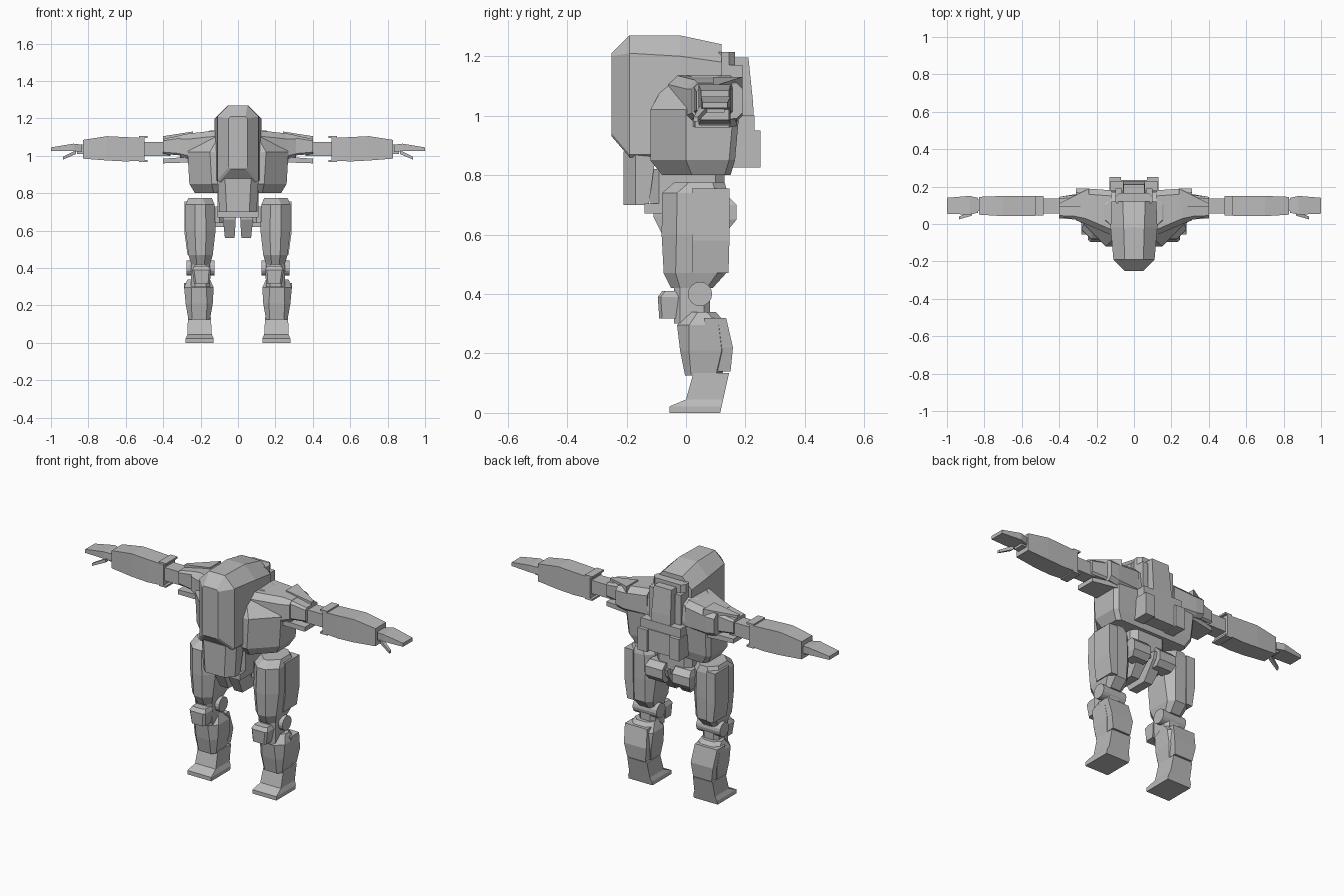
import bpy
import bmesh
import math
from mathutils import Matrix

default_cube = bpy.data.objects.get("Cube")
if default_cube:
    bpy.data.objects.remove(default_cube, do_unlink=True)

# One flat grey for the whole model
grey = bpy.data.materials.new("plain grey")
grey.use_nodes = True
tone = (.5, .5, .5, 1)
grey.diffuse_color = tone
grey.node_tree.nodes["Principled BSDF"].inputs["Base Color"].default_value = tone


def wide(half):
    """A span centred on zero."""
    return (-half, half)


def ring(x, y, z, low=0, high=0):
    """Cross-section across whichever axis is a single number; corners cut on the low and high side."""
    spans = [x, y, z]
    axis = next(i for i in range(3) if not isinstance(spans[i], tuple))
    first, second = [i for i in range(3) if i != axis]
    (a, b), (c, d) = spans[first], spans[second]
    outline = [(a + low, c), (b - low, c), (b, c + low), (b, d - high),
               (b - high, d), (a + high, d), (a, d - high), (a, c + low)]
    points = []
    for u, v in outline:
        point = [0, 0, 0]
        point[axis], point[first], point[second] = spans[axis], u, v
        points.append(point)
    return points


def finish(name, bm, mirrored):
    bmesh.ops.recalc_face_normals(bm, faces=bm.faces)
    mesh = bpy.data.meshes.new(name)
    bm.to_mesh(mesh)
    bm.free()
    mesh.materials.append(grey)
    obj = bpy.data.objects.new(name, mesh)
    bpy.context.collection.objects.link(obj)
    if mirrored:
        obj.modifiers.new("mirror", "MIRROR").use_clip = False
    return obj


def loft(name, *rings, mirrored=False):
    """Skin a row of cross-sections and cap both ends."""
    bm = bmesh.new()
    loops = [[bm.verts.new(p) for p in points] for points in rings]
    for near, far in zip(loops, loops[1:]):
        for i in range(len(near)):
            j = (i + 1) % len(near)
            bm.faces.new((near[i], near[j], far[j], far[i]))
    bm.faces.new(loops[0])
    bm.faces.new(loops[-1])
    bmesh.ops.remove_doubles(bm, verts=bm.verts, dist=.0005)
    return finish(name, bm, mirrored)


def box(name, x, y, z, cut=0, mirrored=False):
    bottom, top = z
    return loft(name, ring(x, y, bottom, cut, cut), ring(x, y, top, cut, cut), mirrored=mirrored)


def pair(name, *rings):
    return loft(name, *rings, mirrored=True)


def pair_box(name, x, y, z, cut=0):
    return box(name, x, y, z, cut, mirrored=True)


def pair_disc(name, x, y, z, radius):
    """Cylinder lying along x."""
    bm = bmesh.new()
    place = Matrix.Translation((sum(x) / 2, y, z)) @ Matrix.Rotation(math.pi / 2, 4, "Y")
    bmesh.ops.create_cone(bm, cap_ends=True, segments=16, radius1=radius, radius2=radius,
                          depth=x[1] - x[0], matrix=place)
    return finish(name, bm, True)


# Hood and chin
loft("hood",
     ring(x=wide(.05), y=-.25, z=(.93, 1.21), low=.01, high=.01),
     ring(x=wide(.11), y=-.19, z=(.86, 1.27), low=.01, high=.06),
     ring(x=wide(.125), y=-.02, z=(.86, 1.27), low=.01, high=.07),
     ring(x=wide(.12), y=.12, z=(.9, 1.24), low=.01, high=.06))
loft("chin",
     ring(x=wide(.1), y=(-.21, -.125), z=.7, low=.04),
     ring(x=wide(.11), y=(-.21, -.1), z=.88, low=.04))

# Chest and shoulders
loft("chest",
     ring(x=wide(.23), y=(-.08, .15), z=.8, low=.1, high=.02),
     ring(x=wide(.26), y=(-.12, .165), z=.85, low=.12, high=.02),
     ring(x=wide(.27), y=(-.12, .18), z=1.02, low=.12, high=.02),
     ring(x=wide(.2), y=(-.07, .17), z=1.11, low=.1, high=.02),
     ring(x=wide(.15), y=(-.04, .12), z=1.135, low=.06, high=.02))
pair("shoulder",
     ring(x=.12, y=(-.06, .18), z=(.98, 1.135), low=.02, high=.03),
     ring(x=.26, y=(.0, .19), z=(.98, 1.12), low=.02, high=.03),
     ring(x=.31, y=(.02, .19), z=(.99, 1.11), low=.02, high=.02))
pair("shoulder_cap",
     ring(x=.28, y=(.025, .16), z=(1.0, 1.115), low=.01, high=.015),
     ring(x=.4, y=(.035, .145), z=(1.01, 1.09), low=.01, high=.01))
pair("shoulder_underplate",
     ring(x=.25, y=(.02, .17), z=(.965, .995)),
     ring(x=.4, y=(.03, .145), z=(.96, .985)))
pair("shoulder_fin",
     ring(x=.24, y=(.09, .19), z=(1.09, 1.13)),
     ring(x=.4, y=(.09, .11), z=(1.09, 1.105)))

# Arms
pair_box("upper_arm", x=(.36, .53), y=(.055, .135), z=(1.0, 1.075), cut=.01)
pair("forearm",
     ring(x=.5, y=(.045, .15), z=(.975, 1.095)),
     ring(x=.6, y=(.042, .15), z=(.97, 1.1)),
     ring(x=.7, y=(.042, .15), z=(.975, 1.105)),
     ring(x=.83, y=(.05, .145), z=(.985, 1.085)))
for side, height in (("upper", 1.1), ("lower", .972)):
    pair_box("elbow_lip_" + side, x=(.485, .53), y=(.045, .15), z=(height - .005, height + .005))
pair_box("wrist", x=(.82, .86), y=(.07, .13), z=(1.01, 1.06))
pair("hand",
     ring(x=.835, y=(.06, .14), z=(1.02, 1.06)),
     ring(x=.88, y=(.05, .15), z=(1.025, 1.065)),
     ring(x=1.0, y=(.055, .14), z=(1.025, 1.045)))
pair("thumb",
     ring(x=.865, y=(.045, .07), z=(1.01, 1.03)),
     ring(x=.935, y=(.025, .04), z=(.98, .995)))

# Back equipment
box("collar", x=wide(.1), y=(.1, .165), z=(1.0, 1.215), cut=.02)
loft("back_tower",
     ring(x=wide(.06), y=(.14, .23), z=.965),
     ring(x=wide(.06), y=(.16, .225), z=1.05),
     ring(x=wide(.055), y=(.16, .21), z=1.195))
pair_box("tower_rail", x=(.065, .1), y=(.13, .19), z=(1.0, 1.17))
box("back_shelf", x=wide(.125), y=(.14, .23), z=(.95, 1.0))
box("back_pack", x=wide(.08), y=(.14, .235), z=(.83, .95))
pair_box("pack_side", x=(.07, .13), y=(.14, .25), z=(.825, .95))

# Waist and pelvis
box("waist", x=wide(.11), y=(-.12, .13), z=(.7, .82), cut=.03)
box("belt", x=wide(.11), y=(-.14, .12), z=(.67, .705))
pair("crotch_block",
     ring(x=(.018, .07), y=(-.06, .06), z=.56),
     ring(x=(.012, .08), y=(-.11, .14), z=.66),
     ring(x=(.012, .08), y=(-.11, .15), z=.7))
pair("hip_pad",
     ring(x=(.03, .13), y=(.08, .145), z=.62),
     ring(x=(.03, .14), y=(.08, .17), z=.65),
     ring(x=(.03, .14), y=(.08, .17), z=.7),
     ring(x=(.03, .13), y=(.08, .14), z=.73))
pair_box("hip_joint", x=(.08, .16), y=(-.02, .08), z=(.64, .73), cut=.02)

# Legs
pair("thigh",
     ring(x=(.15, .25), y=(-.05, .09), z=.42, low=.03, high=.02),
     ring(x=(.135, .265), y=(-.075, .135), z=.47, low=.04, high=.03),
     ring(x=(.12, .28), y=(-.082, .14), z=.6, low=.05, high=.04),
     ring(x=(.125, .28), y=(-.08, .14), z=.74, low=.05, high=.04),
     ring(x=(.14, .265), y=(-.04, .13), z=.775, low=.05, high=.04))
pair("thigh_plate",
     ring(x=(.23, .27), y=(.02, .143), z=.47),
     ring(x=(.23, .285), y=(.02, .146), z=.58),
     ring(x=(.23, .285), y=(.02, .146), z=.755))
pair_disc("knee_joint", x=(.125, .275), y=.047, z=.4, radius=.041)
pair_box("knee_block", x=(.15, .25), y=(-.04, .08), z=(.3, .44), cut=.02)
pair("knee_cap",
     ring(x=(.15, .235), y=(-.09, -.03), z=.318, low=.01),
     ring(x=(.145, .245), y=(-.095, -.02), z=.39, low=.01),
     ring(x=(.155, .235), y=(-.08, -.02), z=.41, low=.01))
pair("calf",
     ring(x=(.15, .265), y=(-.003, .12), z=.125, low=.02, high=.02),
     ring(x=(.135, .28), y=(-.02, .15), z=.21, low=.03, high=.03),
     ring(x=(.13, .288), y=(-.03, .14), z=.295, low=.04, high=.03),
     ring(x=(.15, .27), y=(.01, .1), z=.34, low=.03, high=.03))
pair("calf_guard",
     ring(x=(.15, .265), y=(.08, .15), z=.14),
     ring(x=(.14, .28), y=(.08, .158), z=.22),
     ring(x=(.15, .29), y=(.06, .135), z=.32))
pair("foot",
     ring(x=(.13, .28), y=(-.055, .115), z=0),
     ring(x=(.13, .28), y=(-.055, .12), z=.022),
     ring(x=(.14, .27), y=(.0, .125), z=.045),
     ring(x=(.145, .268), y=(.025, .145), z=.135))
